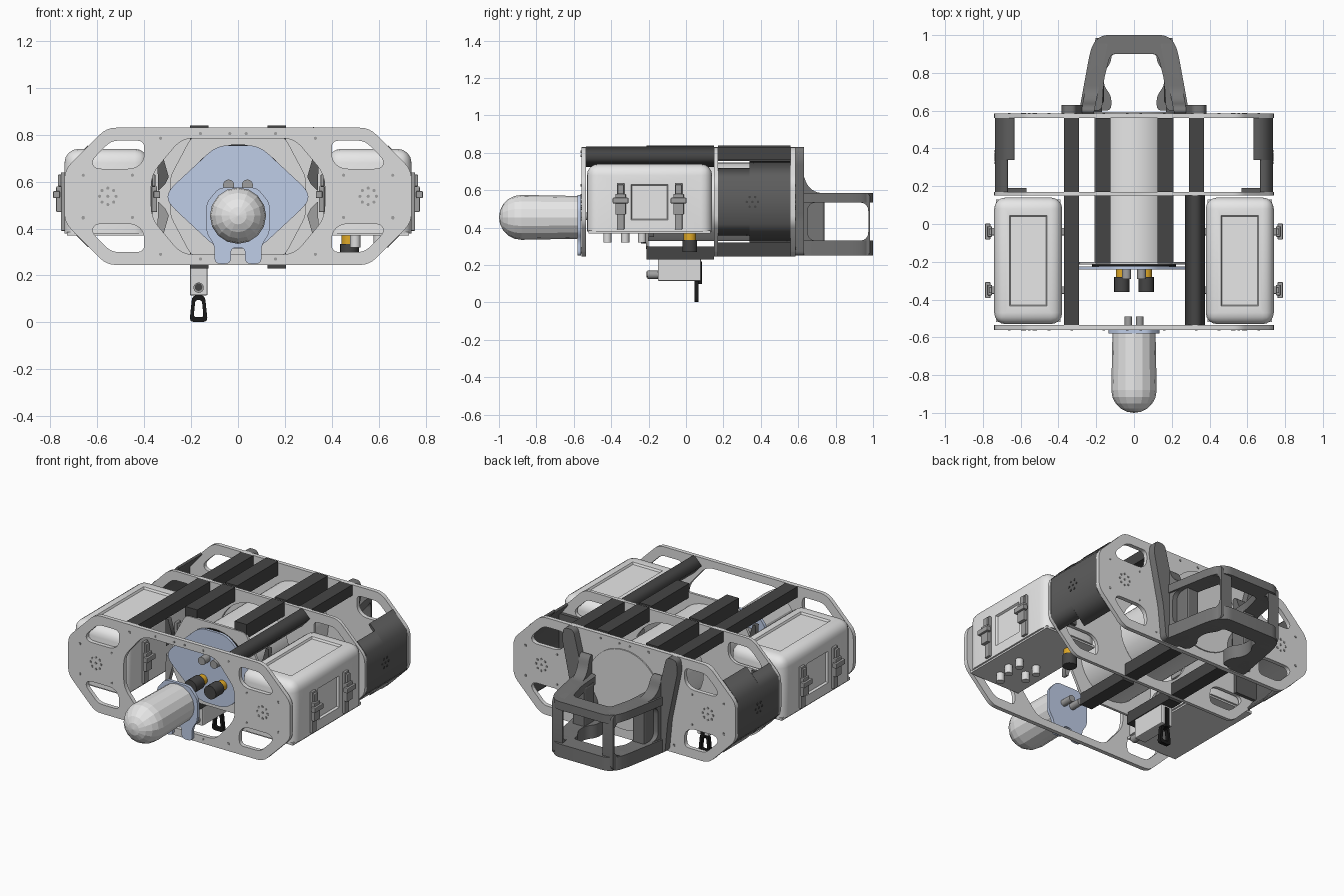
import bpy, bmesh, math
from mathutils import Matrix, Vector

if "Cube" in bpy.data.objects:
    bpy.data.objects.remove(bpy.data.objects["Cube"])


def material(name, r, g, b):
    m = bpy.data.materials.new(name)
    m.use_nodes = True
    m.diffuse_color = (r, g, b, 1)
    m.node_tree.nodes["Principled BSDF"].inputs["Base Color"].default_value = (r, g, b, 1)
    return m


PLATE = material("plate grey", .72, .72, .72)
CASE = material("case grey", .8, .8, .8)
METAL = material("metal grey", .35, .35, .35)
RAIL = material("rail charcoal", .06, .06, .06)
BUMPER = material("bumper dark grey", .18, .18, .18)
GUARD = material("guard dark grey", .11, .11, .11)
BLUE = material("anodised blue", .52, .61, .8)
ORANGE = material("connector orange", .75, .4, .02)
BLACK = material("black", .01, .01, .01)

ZC = .5375  # height of the frame's centre line
AXES = {"x": Matrix(((0, 0, 1), (1, 0, 0), (0, 1, 0))).to_4x4(),
        "y": Matrix(((1, 0, 0), (0, 0, -1), (0, 1, 0))).to_4x4(),
        "z": Matrix.Identity(4)}


def add(name, mesh, mat):
    mesh.materials.clear()
    mesh.materials.append(mat)
    ob = bpy.data.objects.new(name, mesh)
    bpy.context.collection.objects.link(ob)
    return ob


def from_bm(name, bm, mat):
    mesh = bpy.data.meshes.new(name)
    bm.to_mesh(mesh)
    bm.free()
    return add(name, mesh, mat)


def smooth(ob, angle=35):
    bpy.ops.object.select_all(action="DESELECT")
    ob.select_set(True)
    bpy.context.view_layer.objects.active = ob
    bpy.ops.object.shade_smooth_by_angle(angle=math.radians(angle))
    return ob


def rounded(pts, r, n=4):
    """Round every corner of a polygon."""
    out = []
    for i, p in enumerate(pts):
        p, a, b = Vector(p), Vector(pts[i - 1]), Vector(pts[(i + 1) % len(pts)])
        s = p + (a - p).normalized() * min(r, (a - p).length * .48)
        e = p + (b - p).normalized() * min(r, (b - p).length * .48)
        out += [s.lerp(p, t / n).lerp(p.lerp(e, t / n), t / n) for t in range(n + 1)]
    return out


def circle(x, z, r, n=32):
    return [(x + r * math.cos(2 * math.pi * i / n), z + r * math.sin(2 * math.pi * i / n)) for i in range(n)]


def slab(name, loops, axis, lo, hi, mat):
    """Extruded outline with holes; the first loop is the outside."""
    cu = bpy.data.curves.new(name, "CURVE")
    cu.dimensions, cu.fill_mode, cu.extrude = "2D", "BOTH", (hi - lo) / 2
    for loop in loops:
        sp = cu.splines.new("POLY")
        sp.points.add(len(loop) - 1)
        for p, co in zip(sp.points, loop):
            p.co = (co[0], co[1], 0, 1)
        sp.use_cyclic_u = True
    tmp = bpy.data.objects.new(name, cu)
    bpy.context.collection.objects.link(tmp)
    mesh = bpy.data.meshes.new_from_object(tmp.evaluated_get(bpy.context.evaluated_depsgraph_get()))
    bpy.data.objects.remove(tmp)
    off = Vector([(lo + hi) / 2 if a == axis else 0 for a in "xyz"])
    mesh.transform(Matrix.Translation(off) @ AXES[axis])
    return add(name, mesh, mat)


def box(name, x0, x1, y0, y1, z0, z1, mat, bevel=0):
    bm = bmesh.new()
    bmesh.ops.create_cube(bm, size=1)
    for v in bm.verts:
        v.co = [(a + b) / 2 + c * (b - a) for c, a, b in zip(v.co, (x0, y0, z0), (x1, y1, z1))]
    if bevel:
        bmesh.ops.bevel(bm, geom=bm.edges[:], offset=bevel, segments=2, profile=.5, affect="EDGES")
    return from_bm(name, bm, mat)


def rod(name, c, r, lo, hi, axis, mat, n=16):
    return smooth(slab(name, [circle(c[0], c[1], r, n)], axis, lo, hi, mat))


def mirror_x(pts):
    """Close a right-hand half outline with its mirror image."""
    return pts + [(-x, z) for x, z in reversed(pts)]


def flip(pts, sx, sz):
    return [(x * sx, ZC + (z - ZC) * sz) for x, z in pts]


# Three octagonal frame plates with corner windows
outline = rounded(mirror_x([(.56, .83), (.74, .65), (.74, .425), (.56, .245)]), .04)
window = rounded([(.4, .775), (.54, .775), (.625, .69), (.61, .655), (.44, .655), (.4, .69)], .03)
windows = [flip(window, sx, sz) for sx in (1, -1) for sz in (1, -1)]
opening = rounded(mirror_x([(.24, .785), (.37, .63), (.37, .445), (.24, .29)]), .05)
slab("front_plate", [outline, opening] + windows, "y", -.56, -.535, PLATE)
slab("middle_plate", [outline, circle(0, ZC, .235)] + windows, "y", .15, .17, PLATE)
slab("rear_plate", [outline] + windows, "y", .56, .585, PLATE)

# Bolt heads on the outer plates
for y, side in ((-.561, "front"), (.586, "rear")):
    for s in (1, -1):
        spots = [(.555, ZC)] + circle(.555, ZC, .035, 8)
        spots += [(.555 + a, ZC + b) for a in (-.105, .105) for b in (-.09, .09)]
        spots += [(.33, .785), (.33, .29), (.16, .805), (.035, .805), (.66, .445), (.16, .27)]
        for x, z in spots:
            slab(side + "_bolt", [circle(x * s, z, .007, 8)], "y", y - .002, y + .002, METAL)

# Central hull, rear cap, collar and front end plate
rod("hull_tube", (0, ZC), .21, -.21, .57, "y", CASE, 48)
rod("hull_rear_cap", (0, ZC), .24, .58, .592, "y", PLATE, 48)
collar = rounded(mirror_x([(.2, .79), (.29, .62), (.29, .455), (.2, .285)]), .03)
slab("hull_collar", [collar, circle(0, ZC, .205)], "y", -.215, -.2, PLATE)
rod("hull_gasket", (0, ZC), .222, -.226, -.21, "y", BLACK, 48)
slab("hull_end_plate", [rounded(mirror_x([(.09, .755), (.3, .56), (.3, .51), (.09, .315)]), .05)],
     "y", -.24, -.226, BLUE)
for s in (1, -1):
    rod("end_connector_collar", (.065 * s, .45), .03, -.29, -.24, "y", ORANGE)
    rod("end_connector_cap", (.065 * s, .45), .04, -.36, -.28, "y", RAIL)
    rod("end_gland", (.04 * s, .585), .024, -.29, -.24, "y", METAL)
    rod("dome_gland", (.03 * s, .46), .02, -.561, -.49, "y", METAL)

# Faceted nose dome on its tabbed mount
bm = bmesh.new()
bmesh.ops.create_uvsphere(bm, u_segments=16, v_segments=10, radius=.12)
for v in bm.verts:
    v.co.z = v.co.z + .31 if v.co.z > -.001 else 0
bm.transform(Matrix.Translation((0, -.57, .455)) @ Matrix.Rotation(math.pi / 2, 4, "X"))
from_bm("nose_dome", bm, CASE)
slab("dome_mount", [rounded(mirror_x([(.08, .575), (.135, .51), (.135, .38), (.1, .33), (.1, .25), (.03, .25),
                                      (.03, .32)]), .025)], "y", -.58, -.561, BLUE)

# Rails tying the plates together; the front left one is turned on its edge
for s in (1, -1):
    for c, y0, y1, z0, z1 in ((.165, -.21, .15, .755, .84), (.165, .17, .56, .755, .84),
                              (.33, .17, .56, .765, .83),
                              (.165, -.21, .15, .23, .3), (.165, .17, .56, .245, .32)):
        box("rail", c * s - .04, c * s + .04, y0, y1, z0, z1, RAIL)
    for z_side, mat in ((1, GUARD), (-1, METAL)):
        skirt = [(.345, .725), (.325, .725), (.295, .62), (.31, .59), (.34, .56)]
        slab("collar_bracket", [flip(skirt, s, z_side)], "y", -.2, -.17, mat)
box("outer_front_rail", -.37, -.29, -.535, .15, .765, .83, RAIL)
slab("turned_front_rail", [[(.322, .835), (.375, .782), (.322, .725), (.27, .782)]], "y", -.535, .15, RAIL)

# Folded side guards between middle and rear plates
def fold(x_in, z_in):
    top = [(.735, .655), (x_in, z_in), (x_in - .008, z_in - .012), (.712, .648)]
    low = [(x, 2 * ZC - z) for x, z in reversed(top)]
    return top + low


for s in (1, -1):
    for x_in, z_in, y0, y1 in ((.675, .72, .17, .34), (.64, .755, .34, .56)):
        slab("side_guard", [[(x * s, z) for x, z in fold(x_in, z_in)]], "y", y0, y1, GUARD)
    box("side_guard_foot", .65 * s - .08, .65 * s + .08, .17, .19, .42, .655, GUARD)
    for y, z in [(.355, ZC)] + circle(.355, ZC, .03, 6):
        slab("guard_bolt", [circle(y, z, .007, 8)], "x", .735 * s - .003, .735 * s + .003, RAIL)


def pod(s):
    """Battery case with rounded upper edges and recessed panels."""
    bm = bmesh.new()
    bmesh.ops.create_cube(bm, size=1)
    for v in bm.verts:
        v.co = (.56 * s + v.co.x * .36, -.195 + v.co.y * .67, .56 + v.co.z * .36)
    edges = [e for e in bm.edges if max(v.co.z for v in e.verts) > .5]
    bmesh.ops.bevel(bm, geom=edges, offset=.06, segments=4, profile=.5, affect="EDGES")
    for normal, wide, tall in ((Vector((0, 0, 1)), .1, .24), (Vector((s, 0, 0)), .1, .095)):
        face = max((f for f in bm.faces if f.normal.dot(normal) > .99), key=lambda f: f.calc_area())
        bmesh.ops.inset_region(bm, faces=[face], thickness=.02)
        mid = face.calc_center_median()
        mid.z = mid.z if normal.z else .535
        for v in face.verts:
            d = v.co - face.calc_center_bounds()
            v.co = mid + Vector([0 if abs(n) > .5 else math.copysign(h, c) for n, c, h in
                                 zip(normal, d, (wide, tall if normal.z else wide, tall))])
        bmesh.ops.inset_region(bm, faces=[face], thickness=.008, depth=-.012)
    return smooth(from_bm("battery_pod", bm, CASE))


# Battery pods with latches on both sides
for s in (1, -1):
    pod(s)
    box("pod_base", .56 * s - .17, .56 * s + .17, -.52, .13, .37, .385, PLATE)
    for y in (-.35, -.04):
        for x, d in ((.74, 1), (.38, -1)):
            def part(name, a, b, w, z0, z1):
                x0, x1 = sorted(((x + a * d) * s, (x + b * d) * s))
                box(name, x0, x1, y - w, y + w, z0, z1, METAL, .004)
            part("latch_base", -.005, .015, .02, .39, .64)
            part("latch_lever", .012, .035, .028, .47, .58)
            part("latch_hook", .012, .028, .016, .58, .63)
            part("latch_pin", .02, .048, .042, .53, .56)

# Glands and capped plugs under the pods
for x, y in ((.6, -.42), (.5, -.325), (.62, -.325), (.5, -.235), (.62, -.235)):
    rod("pod_gland", (x, y), .022, .32, .375, "z", PLATE)
rod("pod_plug_collar", (.475, .02), .034, .325, .375, "z", ORANGE)
rod("pod_plug_cap", (.475, .02), .04, .27, .335, "z", RAIL)
rod("pod_vent", (-.525, .02), .012, .385, .42, "z", RAIL)

# Hanging release box with its pull ring
box("release_box", -.205, -.13, -.15, .08, .115, .235, PLATE, .005)
rod("release_gland", (-.168, .148), .022, -.205, -.14, "y", METAL)
rod("release_button", (-.168, .15), .016, -.21, -.204, "y", RAIL)
ring = rounded([(-.195, .115), (-.141, .115), (-.129, .002), (-.207, .002)], .02)
hole = rounded([(-.182, .095), (-.154, .095), (-.147, .022), (-.189, .022)], .012)
slab("pull_ring", [ring, hole], "y", .045, .067, BLACK)
box("pull_stem", -.18, -.155, .045, .085, .1, .22, BLACK)

# Rear bumper: leaning uprights, windowed sides and two hoops
side = rounded([(.585, .25), (.585, .7), (.625, .69), (.65, .62), (.7, .585), (.985, .585), (.985, .25)], .03)
side_hole = rounded([(.65, .33), (.65, .535), (.975, .535), (.975, .33)], .05)
for s in (1, -1):
    up = [(.17, .25), (.3, .25), (.32, .45), (.385, .76), (.375, .83), (.31, .83), (.24, .55), (.17, .42)]
    slab("bumper_upright", [rounded([(x * s, z) for x, z in up], .025)], "y", .585, .63, BUMPER)
    ob = slab("bumper_side", [side, side_hole], "x", -.035, .035, BUMPER)
    for v in ob.data.vertices:
        v.co.x += s * (.245 - (v.co.y - .6) * .2)
    # inner post beside each side window
    box("bumper_post", .2 * s - .04, .2 * s + .04, .64, .74, .3, .56, BUMPER, .01)


def hoop(inner):
    half = [(.17, 1), (.215, .96), (.235, .9), (.29, .6)] + inner
    return rounded(half + [(-x, y) for x, y in reversed(half)], .03)


slab("bumper_lower_hoop", [hoop([(.12, .6), (.12, .68), (.16, .73), (.16, .8), (.12, .86), (.12, .9)])],
     "z", .25, .33, BUMPER)
slab("bumper_upper_hoop", [hoop([(.17, .6), (.16, .76), (.125, .9)])], "z", .535, .585, BUMPER)
